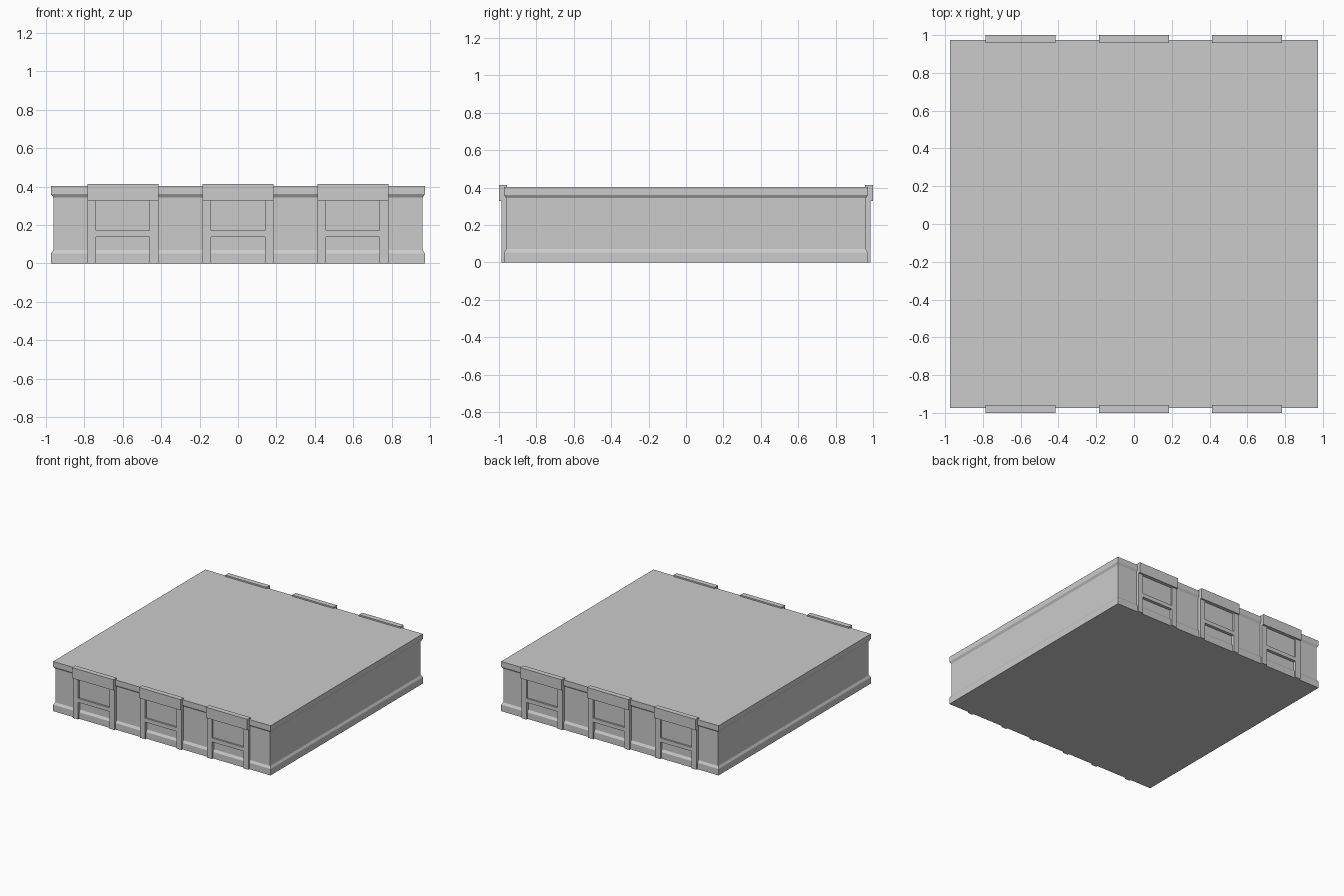
import bpy, bmesh

if "Cube" in bpy.data.objects:
    bpy.data.objects.remove(bpy.data.objects["Cube"])


def finish(name, bm):
    bmesh.ops.recalc_face_normals(bm, faces=bm.faces)
    mesh = bpy.data.meshes.new(name)
    bm.to_mesh(mesh)
    bm.free()
    obj = bpy.data.objects.new(name, mesh)
    bpy.context.collection.objects.link(obj)
    return obj


def box(name, x0, x1, y0, y1, z0, z1):
    bm = bmesh.new()
    bmesh.ops.create_cube(bm, size=1)
    for v in bm.verts:
        v.co.x = x1 if v.co.x > 0 else x0
        v.co.y = y1 if v.co.y > 0 else y0
        v.co.z = z1 if v.co.z > 0 else z0
    return finish(name, bm)


# Building body: square rings give plinth, wall, cornice and flat roof
profile = [(0.973, 0), (0.973, 0.052), (0.962, 0.07),
           (0.962, 0.343), (0.973, 0.36), (0.973, 0.402)]
bm = bmesh.new()
rings = [[bm.verts.new((sx * r, sy * r, z))
          for sx, sy in ((-1, -1), (1, -1), (1, 1), (-1, 1))] for r, z in profile]
for a, b in zip(rings, rings[1:]):
    for i in range(4):
        j = (i + 1) % 4
        bm.faces.new((a[i], a[j], b[j], b[i]))
bm.faces.new(rings[0][::-1])
bm.faces.new(rings[-1])
finish("building_body", bm)

# Three window bays on the front and on the back
for side, label in ((-1, "front"), (1, "back")):
    def part(name, x0, x1, depth, z0, z1):
        y0, y1 = sorted((side * 0.958, side * depth))
        box(f"{label}_{name}", x0, x1, y0, y1, z0, z1)

    for cx in (-0.6, 0.0, 0.598):
        # pilasters either side of the opening
        for s in (-1, 1):
            xa, xb = sorted((cx + s * 0.14, cx + s * 0.185))
            part("pilaster", xa, xb, 0.986, 0, 0.33)
        # lintel, window pane and sill flush with the pilasters
        part("lintel", cx - 0.185, cx + 0.185, 1.0, 0.327, 0.413)
        part("window_pane", cx - 0.14, cx + 0.14, 0.972, 0.165, 0.33)
        part("window_sill", cx - 0.14, cx + 0.14, 0.986, 0.138, 0.17)
